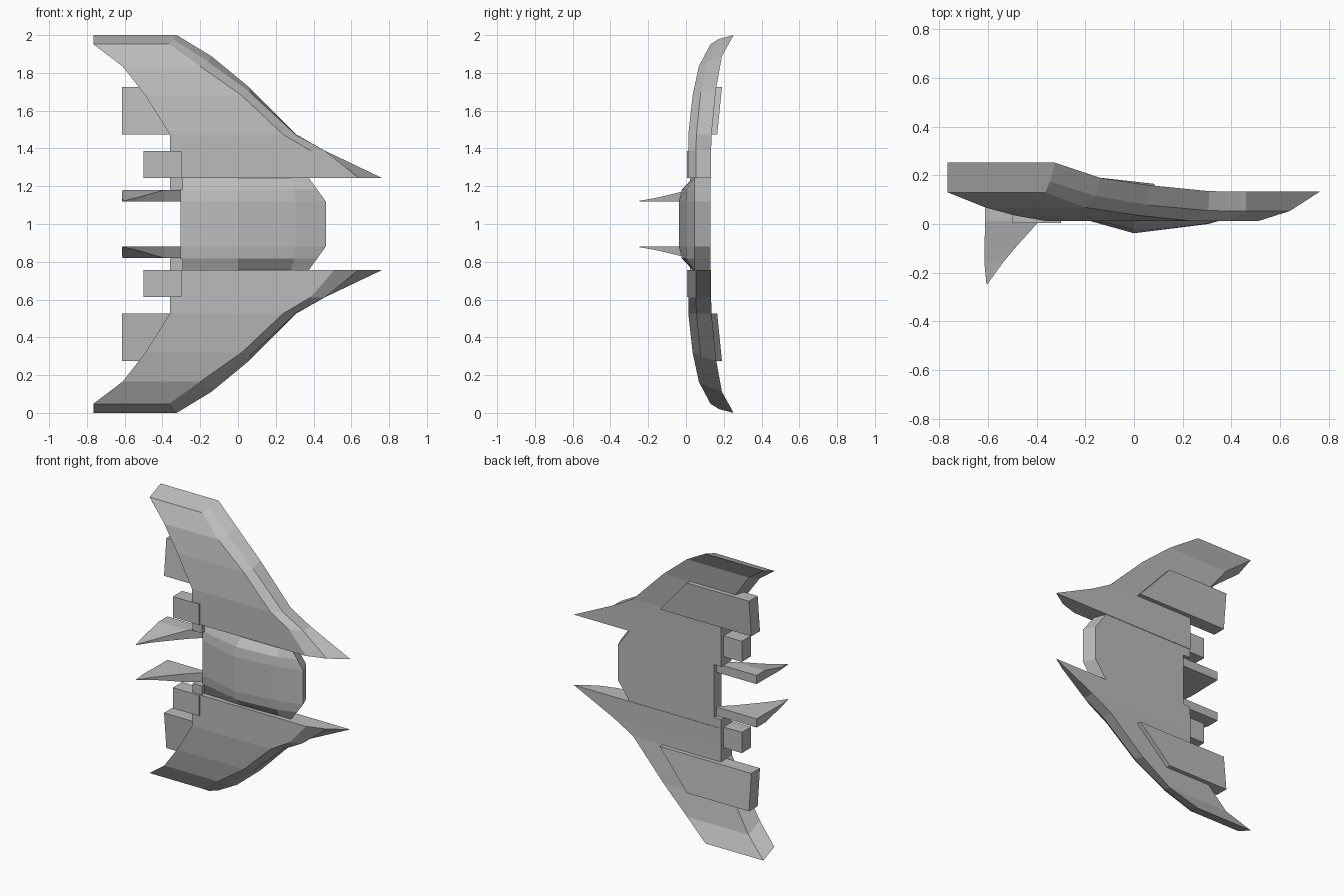
import bpy, bmesh

cube = bpy.data.objects.get("Cube")
if cube:
    bpy.data.objects.remove(cube, do_unlink=True)

grey = bpy.data.materials.new("hull grey")
grey.use_nodes = True
grey.diffuse_color = (0.5, 0.5, 0.5, 1)
grey.node_tree.nodes["Principled BSDF"].inputs["Base Color"].default_value = (0.5, 0.5, 0.5, 1)


def loft(name, rings, cap_start=True, cap_end=True):
    """Skin matching rings of (x, y, h) and mirror them across the mid plane."""
    bm = bmesh.new()
    rows = [[bm.verts.new(p) for p in ring] for ring in rings]
    n = len(rows[0])
    for a, b in zip(rows, rows[1:]):
        for i in range(n):
            j = (i + 1) % n
            bm.faces.new((a[i], a[j], b[j], b[i]))
    if cap_start:
        bm.faces.new(rows[0][::-1])
    if cap_end:
        bm.faces.new(rows[-1])
    bmesh.ops.recalc_face_normals(bm, faces=bm.faces)
    # an open mid plane needs its outward side checked
    if bm.calc_volume(signed=True) < 0:
        bmesh.ops.reverse_faces(bm, faces=bm.faces)
    mesh = bpy.data.meshes.new(name)
    bm.to_mesh(mesh)
    bm.free()
    mesh.materials.append(grey)
    obj = bpy.data.objects.new(name, mesh)
    bpy.context.collection.objects.link(obj)
    obj.location.z = 1
    mirror = obj.modifiers.new("Mirror", 'MIRROR')
    mirror.use_axis = (False, False, True)
    mirror.use_clip = True
    return obj


def prism(name, outline, y_front, y_back):
    """Plate from an (x, h) outline."""
    return loft(name, [[(x, y, h) for x, h in outline] for y in (y_front, y_back)])


# Wings: trailing x, (front edge x, y, h), (middle edge x, y, h), (back edge x, y, h)
stations = [
    (-.36, (.51, .012, .243), (.64, .053, .243), (.764, .133, .243)),
    (-.36, (.385, .012, .388), (.46, .053, .388), (.46, .133, .388)),
    (-.36, (.24, .012, .473), (.305, .055, .473), (.31, .135, .473)),
    (-.49, (.02, .035, .68), (.06, .078, .70), (.06, .16, .723)),
    (-.611, (-.20, .068, .835), (-.16, .115, .86), (-.14, .19, .888)),
    (-.766, (-.365, .13, .952), (-.345, .175, .98), (-.325, .252, 1.0)),
]
loft("wings", [[(tx, b[1], b[2]), (tx, f[1], f[2]), f, m, b]
               for tx, f, m, b in stations])

# Central hull with a faceted raised front and a chamfered nose
hull = []
for h, drop, lip, nose in ((0, 0, .305, .465), (.118, 0, .305, .465),
                           (.182, .016, .30, .42), (.243, .073, .28, .375)):
    front = -.038 + drop
    hull.append([(-.305, .13, h), (-.305, min(front + .085, .05), h), (0, front, h),
                 (lip, max(front, 0) + drop * .1, h), (nose, .045, h),
                 (nose - .035, .13, h)])
loft("central_hull", hull, cap_start=False)

# Strips closing the hull's trailing corners
prism("trailing_corners", [(-.36, .182), (-.29, .182), (-.29, .245), (-.36, .245)], .02, .13)

# Inner trailing blocks
prism("inner_blocks", [(-.50, .243), (-.30, .243), (-.30, .386), (-.50, .386)], .004, .105)

# Outer pods, wedge-fronted, tilted with the wing
pod = [(-.614, .473), (.085, .473), (-.14, .725), (-.614, .725)]
loft("outer_pods", [[(x, y + (h - .473) * .1, h) for x, h in pod] for y in (.07, .165)])

# Swept fins, thinning towards the tip: back x, front x, y, outer h
fin = ((-.612, -.29, .105, .18), (-.612, -.39, .012, .18), (-.615, -.49, -.10, .152),
       (-.615, -.54, -.16, .138), (-.607, -.602, -.246, .123))
loft("fins", [[(x0, y, .12), (x1, y, .12), (x1, y, h), (x0, y, h)]
              for x0, x1, y, h in fin])
